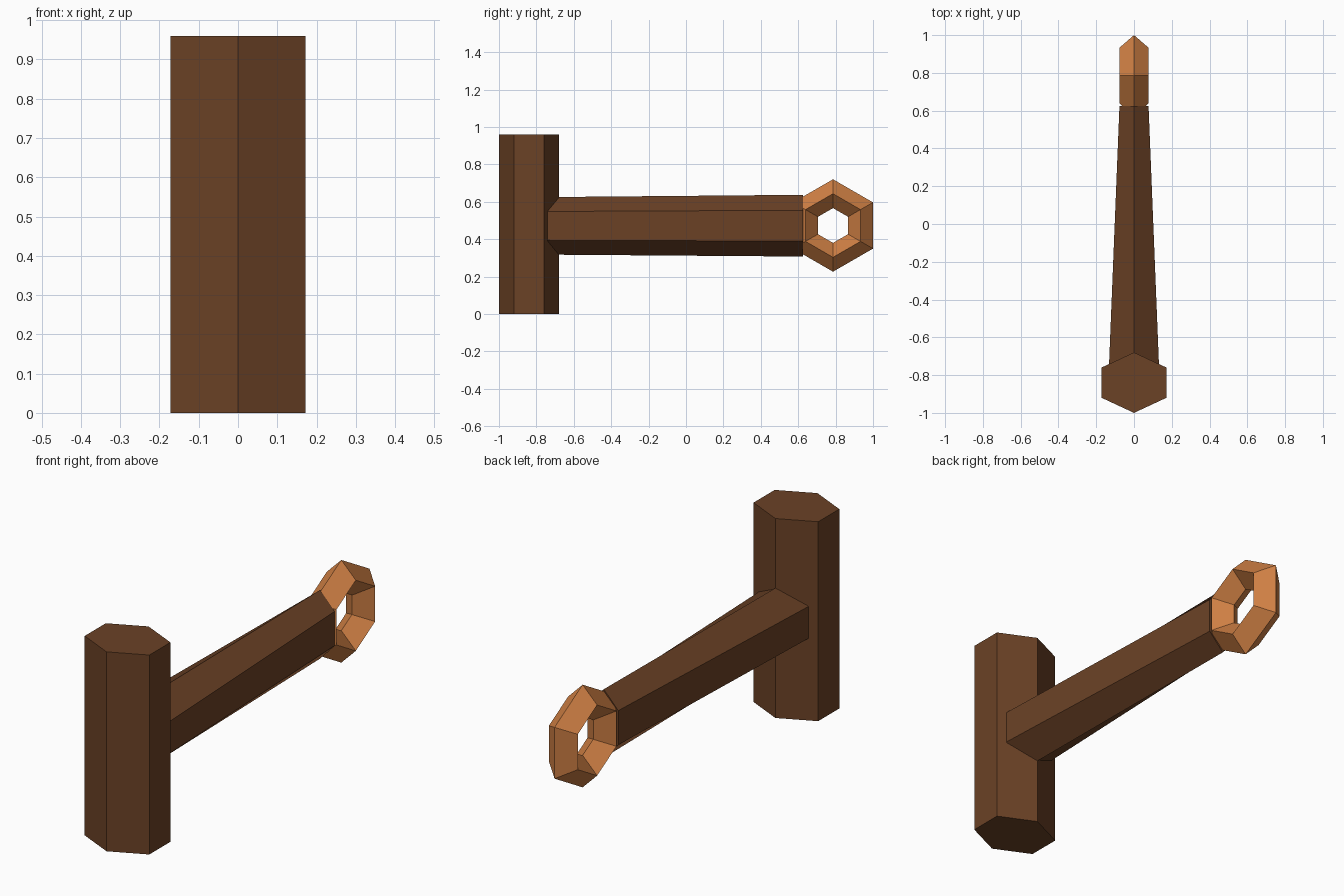
import bpy, bmesh
from math import pi, sin, cos
from mathutils import Vector

cube = bpy.data.objects.get("Cube")
if cube:
    bpy.data.objects.remove(cube, do_unlink=True)


def make_material(name, rgb):
    mat = bpy.data.materials.new(name)
    mat.use_nodes = True
    mat.diffuse_color = (*rgb, 1)
    mat.node_tree.nodes["Principled BSDF"].inputs["Base Color"].default_value = (*rgb, 1)
    return mat


def add_object(name, bm, mat):
    bmesh.ops.recalc_face_normals(bm, faces=bm.faces)
    mesh = bpy.data.meshes.new(name)
    bm.to_mesh(mesh)
    bm.free()
    mesh.materials.append(mat)
    obj = bpy.data.objects.new(name, mesh)
    bpy.context.collection.objects.link(obj)


def hexagon(centre, across, along):
    """Six points around centre; the corners point along the second axis."""
    return [centre + across * sin(i * pi / 3) + along * cos(i * pi / 3) for i in range(6)]


def hex_prism(name, ring_a, ring_b, mat):
    bm = bmesh.new()
    a, b = [[bm.verts.new(p) for p in ring] for ring in (ring_a, ring_b)]
    bm.faces.new(a)
    bm.faces.new(b)
    for i in range(6):
        j = (i + 1) % 6
        bm.faces.new((a[i], a[j], b[j], b[i]))
    add_object(name, bm, mat)


wood = make_material("dark brown wood", (0.147, 0.054, 0.019))
copper = make_material("copper", (0.63, 0.216, 0.058))
C30 = cos(pi / 6)

# Upright head
across, along = Vector((0.172 / C30, 0, 0)), Vector((0, 0.16, 0))
hex_prism("head", hexagon(Vector((0, -0.84, 0)), across, along),
          hexagon(Vector((0, -0.84, 0.96)), across, along), wood)

# Tapered handle, starting inside the head
hex_prism("handle",
          hexagon(Vector((0, -0.84, 0.471)), Vector((0.136 / C30, 0, 0)), Vector((0, 0, 0.153))),
          hexagon(Vector((0, 0.625, 0.472)), Vector((0.077 / C30, 0, 0)), Vector((0, 0, 0.165))), wood)

# End ring: six segments with a diamond section
bm = bmesh.new()
loops = []
for radius, x in ((0.247, 0), (0.17, 0.077), (0.093, 0), (0.17, -0.077)):
    points = hexagon(Vector((x, 0.786, 0.473)), Vector((0, radius, 0)), Vector((0, 0, radius)))
    loops.append([bm.verts.new(p) for p in points])
for k in range(4):
    a, b = loops[k], loops[(k + 1) % 4]
    for i in range(6):
        j = (i + 1) % 6
        bm.faces.new((a[i], a[j], b[j], b[i]))
add_object("end_ring", bm, copper)
